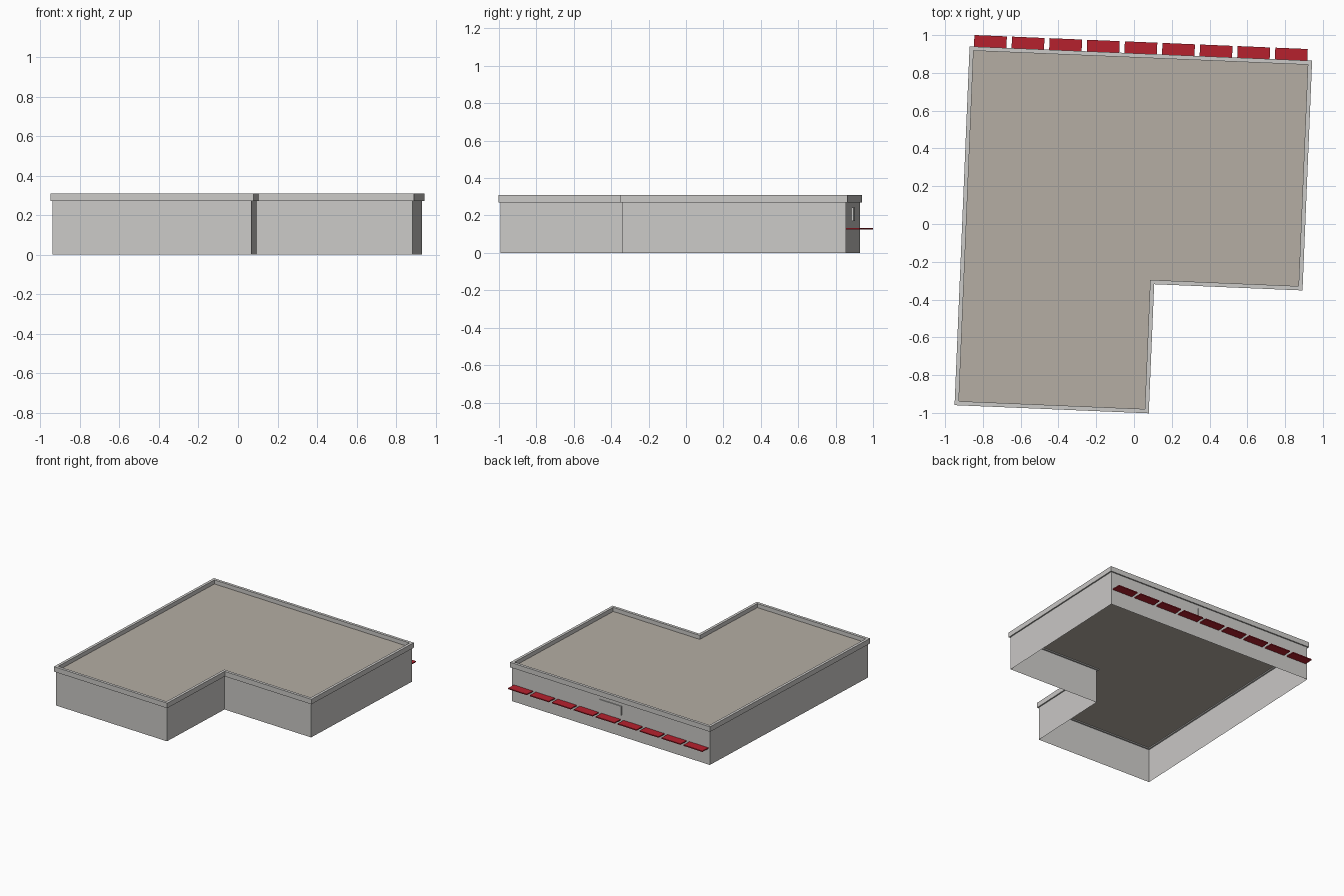
import bpy, math

if "Cube" in bpy.data.objects:
    bpy.data.objects.remove(bpy.data.objects["Cube"])

TURN = math.radians(-2.4)   # whole building is slightly turned about z


def material(name, rgb):
    m = bpy.data.materials.new(name)
    m.diffuse_color = (*rgb, 1.0)
    m.use_nodes = True
    m.node_tree.nodes["Principled BSDF"].inputs["Base Color"].default_value = m.diffuse_color
    return m


WALL = material("pale_grey_wall", (0.60, 0.59, 0.575))
ROOF = material("warm_grey_roof", (0.46, 0.42, 0.37))
RED = material("red_awning", (0.47, 0.015, 0.027))


def make(name, verts, faces, mat):
    me = bpy.data.meshes.new(name)
    me.from_pydata(verts, [], faces)
    me.materials.append(mat)
    ob = bpy.data.objects.new(name, me)
    ob.rotation_euler.z = TURN
    bpy.context.collection.objects.link(ob)
    return ob


def footprint(d, z):
    """L-shaped outline, counter-clockwise, inset by d, at height z."""
    l, r, f, b, nx, ny = -0.909 + d, 0.906 - d, -0.998 + d, 0.903 - d, 0.12 - d, -0.314 + d
    return [(l, f, z), (nx, f, z), (nx, ny, z), (r, ny, z), (r, b, z), (l, b, z)]


def sweep(name, profile, mat, closed):
    """Carry an (inset, z) profile round the footprint."""
    verts = [p for d, z in profile for p in footprint(d, z)]
    k = len(profile)
    faces = []
    for a in range(k if closed else k - 1):
        b = (a + 1) % k
        for i in range(6):
            j = (i + 1) % 6
            faces.append((a * 6 + i, a * 6 + j, b * 6 + j, b * 6 + i))
    return make(name, verts, faces, mat)


def box(name, x0, x1, y0, y1, z0, z1, mat):
    verts = [(x, y, z) for z in (z0, z1) for x, y in ((x0, y0), (x1, y0), (x1, y1), (x0, y1))]
    faces = [(3, 2, 1, 0), (4, 5, 6, 7)]
    faces += [(i, (i + 1) % 4, (i + 1) % 4 + 4, i + 4) for i in range(4)]
    return make(name, verts, faces, mat)


# Outer walls, open underneath
sweep("walls", [(0.01, 0.0), (0.01, 0.278)], WALL, False)

# Flat roof sheet set below the rim
make("roof", footprint(0.012, 0.278), [tuple(range(6))], ROOF)

# Rim around the roof edge
sweep("parapet", [(0, 0.27), (0, 0.31), (0.022, 0.31), (0.022, 0.27)], WALL, True)

# Row of flat awnings along the back wall
for i in range(9):
    x = -0.886 + 0.1993 * i
    box(f"awning_{i + 1}", x, x + 0.172, 0.892, 0.964, 0.126, 0.134, RED)

# Blank sign plate above the awnings
box("sign_plate", -0.10, 0.10, 0.892, 0.90, 0.17, 0.242, WALL)
